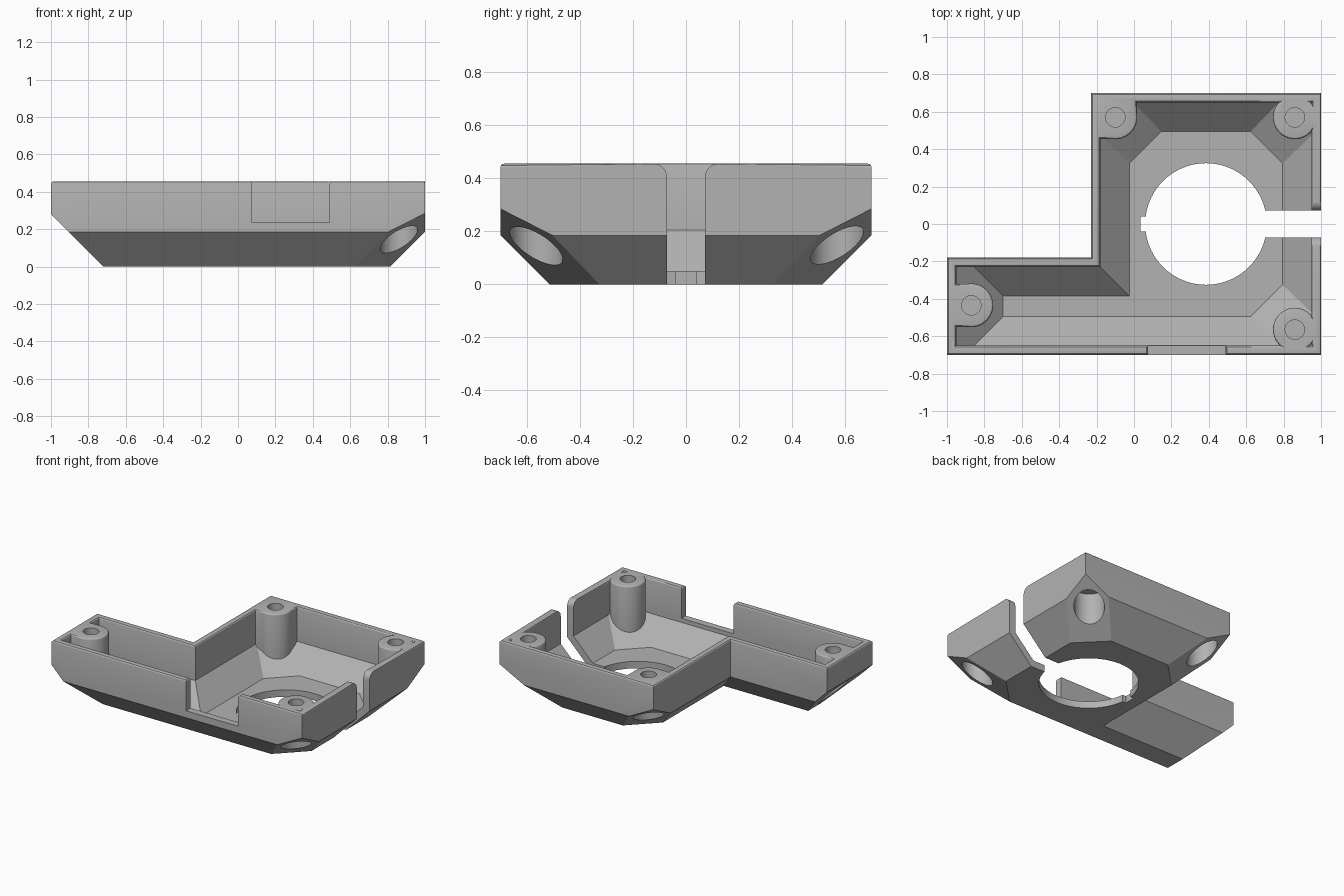
import bpy, bmesh, math
from mathutils import Vector

if "Cube" in bpy.data.objects:
    bpy.data.objects.remove(bpy.data.objects["Cube"], do_unlink=True)

TOP, WALL = 0.455, 0.05
SCREWS = {"back_left": (-0.10, 0.57), "back_right": (0.86, 0.57),
          "front_right": (0.86, -0.565), "arm": (-0.87, -0.435)}

grey = bpy.data.materials.new("plain grey")
grey.use_nodes = True
grey.diffuse_color = (0.45, 0.45, 0.45, 1)
grey.node_tree.nodes["Principled BSDF"].inputs["Base Color"].default_value = (0.45, 0.45, 0.45, 1)


def make(name, bm):
    bmesh.ops.recalc_face_normals(bm, faces=bm.faces)
    mesh = bpy.data.meshes.new(name)
    bm.to_mesh(mesh)
    bm.free()
    mesh.materials.append(grey)
    ob = bpy.data.objects.new(name, mesh)
    bpy.context.collection.objects.link(ob)
    return ob


def prism(name, points, axis, start, end):
    """Extrude a closed outline along an axis."""
    bm = bmesh.new()
    put = (lambda a, b: (start, a, b)) if axis == "x" else (lambda a, b: (a, b, start))
    face = bm.faces.new([bm.verts.new(put(a, b)) for a, b in points])
    out = bmesh.ops.extrude_face_region(bm, geom=[face])["geom"]
    shift = Vector((end - start, 0, 0)) if axis == "x" else Vector((0, 0, end - start))
    bmesh.ops.translate(bm, verts=[g for g in out if isinstance(g, bmesh.types.BMVert)], vec=shift)
    return make(name, bm)


def box(name, x0, x1, y0, y1, z0, z1):
    return prism(name, [(x0, y0), (x1, y0), (x1, y1), (x0, y1)], "z", z0, z1)


def disc(name, x, y, r, z0, z1, n=40):
    ring = [(x + r * math.cos(math.tau * i / n), y + r * math.sin(math.tau * i / n)) for i in range(n)]
    return prism(name, ring, "z", z0, z1)


def combine(target, tool, operation):
    """Boolean the tool into the target, then drop the tool."""
    mod = target.modifiers.new("bool", "BOOLEAN")
    mod.object, mod.operation, mod.solver = tool, operation, "EXACT"
    deps = bpy.context.evaluated_depsgraph_get()
    mesh = bpy.data.meshes.new_from_object(target.evaluated_get(deps))
    target.modifiers.clear()
    target.data = mesh
    bpy.data.objects.remove(tool, do_unlink=True)


def hull(name, x0, x1, y0, y1, planes, inset):
    """Box trimmed by sloping planes, all moved inward by the inset."""
    top = TOP + (0.1 if inset else 0)
    block = box(name, x0 + inset, x1 - inset, y0 + inset, y1 - inset, inset, top)
    bm = bmesh.new()
    bm.from_mesh(block.data)
    bpy.data.objects.remove(block, do_unlink=True)
    for point, normal in planes:
        n = Vector(normal).normalized()
        cut = bmesh.ops.bisect_plane(bm, geom=bm.verts[:] + bm.edges[:] + bm.faces[:], dist=1e-5,
                                     plane_co=Vector(point) - n * inset, plane_no=n, clear_outer=True)
        edges = [g for g in cut["geom_cut"] if isinstance(g, bmesh.types.BMEdge)]
        bmesh.ops.edgenet_fill(bm, edges=edges)
    return make(name, bm)


def tray(name, inset):
    """Main block joined to the side arm."""
    low = 0.185
    front, back = ((0, -0.7, low), (0, -1, -1)), ((0, 0.7, low), (0, 1, -1))
    main = [front, back, ((1, 0, low), (1, 0, -1)), ((-0.23, 0, low), (-1, 0, -1))]
    for x, sx, sy in ((1, 1, 1), (1, 1, -1), (-0.23, -1, 1)):
        main.append(((x, 0.7 * sy, 0.285), (sx, sy, -1.96)))
    arm = [front, ((0, -0.18, low), (0, 1, -1)), ((-1, 0, 0.28), (-1, 0, -1))]
    body = hull(name, -0.23, 1, -0.7, 0.7, main, inset)
    combine(body, hull("arm", -1, 0.3, -0.7, -0.18, arm, inset), "UNION")
    return body


shell = tray("housing_shell", 0)
cavity = tray("cavity", WALL)

# Screw posts are left standing inside the cavity
for x, y in SCREWS.values():
    combine(cavity, disc("post", x, y, 0.117, -0.1, 0.7), "DIFFERENCE")
bx, by = SCREWS["back_left"]
combine(cavity, box("web", -0.3, bx + 0.115, by, 0.8, -0.1, 0.7), "DIFFERENCE")
combine(cavity, box("web", -0.3, bx, by - 0.115, 0.8, -0.1, 0.7), "DIFFERENCE")
ax, ay = SCREWS["arm"]
combine(cavity, box("web", -1.1, ax, ay - 0.115, ay + 0.115, -0.1, 0.7), "DIFFERENCE")
combine(shell, cavity, "DIFFERENCE")

# Large round opening with its key notch
combine(shell, disc("opening", 0.385, 0, 0.325, -0.1, 0.3, 72), "DIFFERENCE")
combine(shell, box("key_notch", 0.035, 0.2, -0.04, 0.04, -0.1, 0.15), "DIFFERENCE")

# Side slot with rounded shoulders at the rim
r, half = 0.05, 0.072
arc = [(half + r - r * math.cos(a), TOP - r + r * math.sin(a))
       for a in (math.pi / 2 * i / 8 for i in range(9))]
right = [(half, -0.1)] + arc + [(half + r, 0.6)]
combine(shell, prism("slot", right + [(-y, z) for y, z in reversed(right)], "x", 0.6, 1.1), "DIFFERENCE")

# Front wall cutout
combine(shell, box("cutout", 0.075, 0.49, -0.8, -0.6, 0.235, 0.7), "DIFFERENCE")

# Screw holes from above and head recesses from below
for x, y in SCREWS.values():
    combine(shell, disc("screw_hole", x, y, 0.052, 0.32, 0.7), "DIFFERENCE")
    combine(shell, disc("head_recess", x, y, 0.1, -0.1, 0.3), "DIFFERENCE")

# Soften the rim
bm = bmesh.new()
bm.from_mesh(shell.data)
bmesh.ops.remove_doubles(bm, verts=bm.verts, dist=1e-4)
bmesh.ops.dissolve_limit(bm, angle_limit=0.01, verts=bm.verts, edges=bm.edges)


def on_rim(edge):
    mid = (edge.verts[0].co + edge.verts[1].co) / 2
    if any(abs(v.co.z - TOP) > 1e-4 for v in edge.verts) or len(edge.link_faces) != 2:
        return False
    near_hole = any(math.hypot(mid.x - x, mid.y - y) < 0.06 for x, y in SCREWS.values())
    return not near_hole and edge.calc_face_angle(0) > 1


bmesh.ops.bevel(bm, geom=[e for e in bm.edges if on_rim(e)], offset=0.014, segments=3,
                profile=0.5, affect="EDGES", clamp_overlap=False)
bm.to_mesh(shell.data)
bm.free()

bpy.ops.object.select_all(action="DESELECT")
shell.select_set(True)
bpy.context.view_layer.objects.active = shell
bpy.ops.object.shade_smooth_by_angle(angle=math.radians(25))
